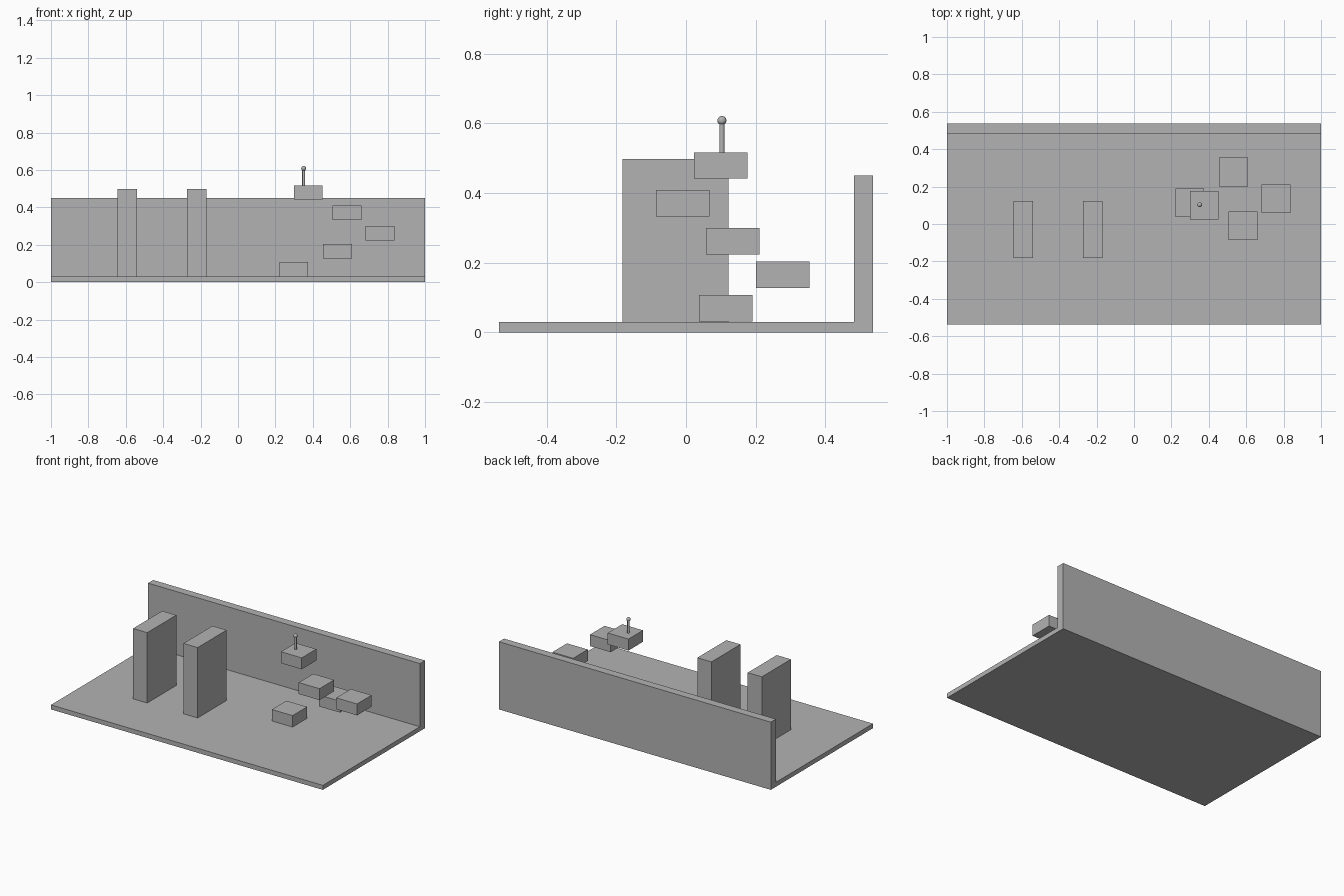
import bpy

cube = bpy.data.objects.get("Cube")
if cube:
    bpy.data.objects.remove(cube, do_unlink=True)

grey = bpy.data.materials.new("plain_grey")
grey.use_nodes = True
colour = (0.45, 0.45, 0.45, 1)
grey.diffuse_color = colour
grey.node_tree.nodes["Principled BSDF"].inputs["Base Color"].default_value = colour


def finish(name):
    obj = bpy.context.object
    obj.name = name
    obj.data.materials.append(grey)
    return obj


def box(name, centre, size):
    bpy.ops.mesh.primitive_cube_add(size=1, location=centre)
    obj = finish(name)
    obj.scale = size
    bpy.ops.object.transform_apply(location=False, rotation=False, scale=True)
    return obj


# Ground slab with a wall along its back edge
FLOOR = 0.03
DEPTH = 1.074
WALL = 0.054
box("floor", (0, -WALL / 2, FLOOR / 2), (2, DEPTH - WALL, FLOOR))
box("back_wall", (0, (DEPTH - WALL) / 2, 0.225), (2, WALL, 0.45))

# Two tall pillars
for name, x in (("right_pillar", -0.592), ("left_pillar", -0.221)):
    box(name, (x, -0.03, (FLOOR + 0.498) / 2), (0.104, 0.305, 0.498 - FLOOR))

# Floating steps climbing in a spiral
steps = [(0.299, 0.114, 0.069), (0.532, 0.278, 0.165), (0.759, 0.134, 0.262),
         (0.583, -0.009, 0.371), (0.376, 0.100, 0.479)]
for i, centre in enumerate(steps, 1):
    box(f"step_{i}", centre, (0.153, 0.153, 0.076))

# Lever with a round knob on the top step
x, y, bottom, knob_z = 0.351, 0.103, 0.517, 0.608
bpy.ops.mesh.primitive_cylinder_add(vertices=24, radius=0.0075, depth=knob_z - bottom,
                                    location=(x, y, (knob_z + bottom) / 2))
finish("lever_rod")
bpy.ops.object.shade_smooth_by_angle()
bpy.ops.mesh.primitive_uv_sphere_add(segments=24, ring_count=12, radius=0.013,
                                     location=(x, y, knob_z))
finish("lever_knob")
bpy.ops.object.shade_smooth_by_angle()
